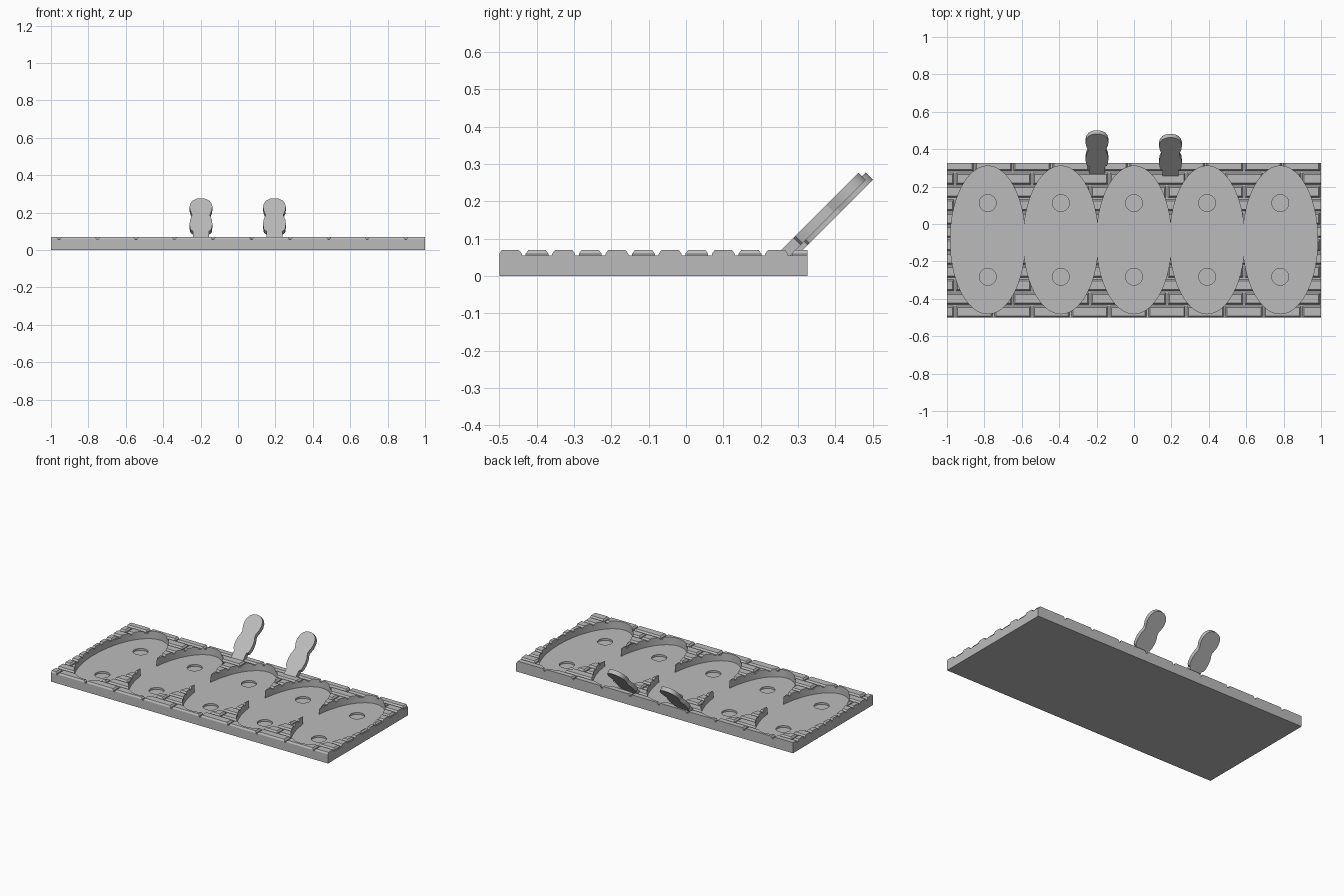
import bpy, bmesh, math
from mathutils import Matrix, Vector

if "Cube" in bpy.data.objects:
    bpy.data.objects.remove(bpy.data.objects["Cube"], do_unlink=True)

# Single stone colour
stone = bpy.data.materials.new("stone_grey")
stone.use_nodes = True
GREY = (0.5, 0.5, 0.5, 1)
stone.diffuse_color = GREY
stone.node_tree.nodes["Principled BSDF"].inputs["Base Color"].default_value = GREY

X, Y0, Y1 = 1.0, -0.5, 0.325            # slab limits
BED, TOP = 0.055, 0.07                  # mortar level, brick top
FLOOR, HOLE_FLOOR = 0.02, 0.008
PITCH, MID_Y, RX, RY = 0.391, -0.085, 0.2, 0.395


def finish(bm, name):
    bmesh.ops.recalc_face_normals(bm, faces=bm.faces)
    mesh = bpy.data.meshes.new(name)
    bm.to_mesh(mesh)
    bm.free()
    mesh.materials.append(stone)
    obj = bpy.data.objects.new(name, mesh)
    bpy.context.collection.objects.link(obj)
    return obj


def prism(bm, lower, upper):
    """Close two matching rings of points into a solid."""
    a = [bm.verts.new(p) for p in lower]
    b = [bm.verts.new(p) for p in upper]
    bm.faces.new(a[::-1])
    bm.faces.new(b)
    n = len(a)
    for i in range(n):
        j = (i + 1) % n
        bm.faces.new((a[i], a[j], b[j], b[i]))


def rect(x0, x1, y0, y1, z):
    return [(x0, y0, z), (x1, y0, z), (x1, y1, z), (x0, y1, z)]


def ellipse(cx, cy, rx, ry, z, n):
    return [(cx + rx * math.cos(math.tau * i / n),
             cy + ry * math.sin(math.tau * i / n), z) for i in range(n)]


# Base slab
bm = bmesh.new()
prism(bm, rect(-X, X, Y0, Y1, 0), rect(-X, X, Y0, Y1, BED))
base = finish(bm, "base_slab")

# Chamfered bricks in running bond, clipped at the slab edge
LENGTH, ROW, FIRST_Y = 0.206, 0.0713, -0.506


def clipped(x0, x1, y0, y1, inset, z):
    return rect(max(x0 + inset, -X), min(x1 - inset, X),
                max(y0 + inset, Y0), min(y1 - inset, Y1), z)


bm = bmesh.new()
for r in range(12):
    y = FIRST_Y + r * ROW
    shift = 0 if r % 2 else LENGTH / 2
    for c in range(11):
        x1 = X + shift - c * LENGTH
        x0 = x1 - LENGTH
        if x1 < -X + 0.03 or x0 > X - 0.03:
            continue
        box = (x0, x1, y, y + ROW)
        low = clipped(*box, 0.005, BED - 0.001)
        mid = clipped(*box, 0.005, BED + 0.004)
        high = clipped(*box, 0.013, TOP)
        rings = [[bm.verts.new(p) for p in ring] for ring in (low, mid, high)]
        bm.faces.new(rings[0][::-1])
        bm.faces.new(rings[2])
        for a, b in zip(rings, rings[1:]):
            for i in range(4):
                j = (i + 1) % 4
                bm.faces.new((a[i], a[j], b[j], b[i]))
bricks = finish(bm, "brick_paving")

# Oval pocket and round socket cutters; neighbouring ovals overlap
cutters = []
for name, indices in (("outer_ovals", (-2, 0, 2)), ("inner_ovals", (-1, 1))):
    bm = bmesh.new()
    for i in indices:
        prism(bm, ellipse(i * PITCH, MID_Y, RX, RY, FLOOR, 96),
              ellipse(i * PITCH, MID_Y, RX, RY, 0.1, 96))
    cutters.append(finish(bm, name))
bm = bmesh.new()
for i in range(-2, 3):
    for side in (-1, 1):
        y = MID_Y + side * 0.197
        prism(bm, ellipse(i * PITCH, y, 0.045, 0.045, HOLE_FLOOR, 40),
              ellipse(i * PITCH, y, 0.045, 0.045, 0.09, 40))
cutters.append(finish(bm, "sockets"))

for obj in (base, bricks):
    for cutter in cutters:
        mod = obj.modifiers.new(cutter.name, "BOOLEAN")
        mod.operation = "DIFFERENCE"
        mod.solver = "EXACT"
        mod.object = cutter
    graph = bpy.context.evaluated_depsgraph_get()
    mesh = bpy.data.meshes.new_from_object(obj.evaluated_get(graph))
    obj.modifiers.clear()
    obj.data = mesh
    mesh.materials.clear()
    mesh.materials.append(stone)
for cutter in cutters:
    bpy.data.objects.remove(cutter, do_unlink=True)

# Leaning two-lobed paddles: (distance along, half width)
PROFILE = [(-0.025, 0.043), (0.045, 0.043), (0.052, 0.053), (0.07, 0.059),
           (0.1, 0.061), (0.13, 0.058), (0.155, 0.05), (0.17, 0.048),
           (0.182, 0.052), (0.205, 0.059), (0.23, 0.061), (0.255, 0.056),
           (0.275, 0.044), (0.288, 0.025), (0.292, 0.008)]
outline = [(w, u) for u, w in PROFILE] + [(-w, u) for u, w in PROFILE[::-1]]
THICK = 0.027
for name, x, y in (("right_paddle", -0.198, 0.275), ("left_paddle", 0.195, 0.256)):
    bm = bmesh.new()
    prism(bm, [(w, u, -THICK) for w, u in outline], [(w, u, 0) for w, u in outline])
    lean = Matrix.Translation(Vector((x, y, TOP))) @ Matrix.Rotation(math.radians(45), 4, "X")
    bmesh.ops.transform(bm, matrix=lean, verts=bm.verts)
    finish(bm, name)

# Crisp edges with smooth curved walls
bpy.ops.object.select_all(action="DESELECT")
for obj in bpy.context.scene.objects:
    if obj.type == "MESH":
        obj.select_set(True)
        bpy.context.view_layer.objects.active = obj
bpy.ops.object.shade_smooth_by_angle(angle=math.radians(25))
